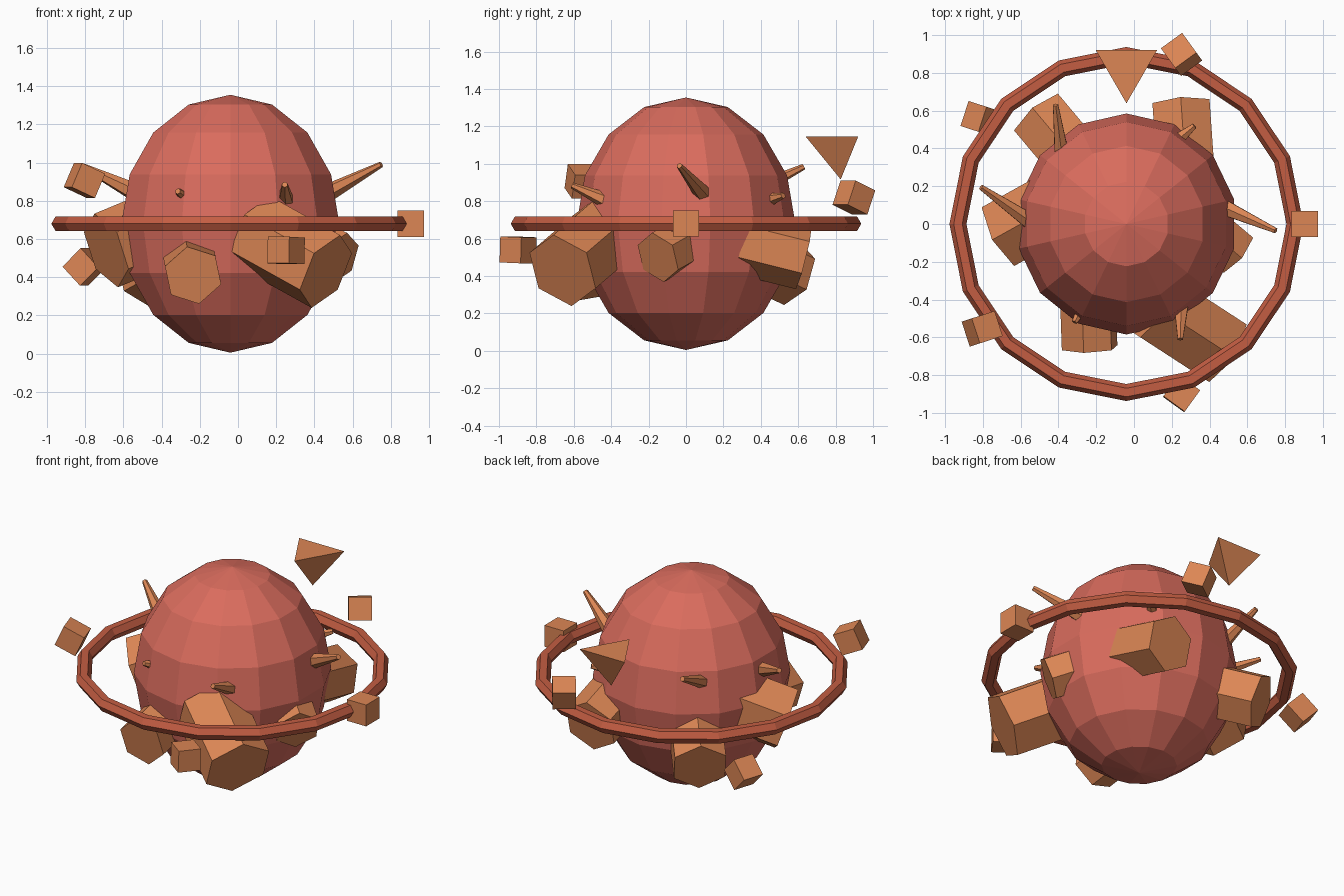
import bpy, math
from mathutils import Vector, Matrix, Euler

if "Cube" in bpy.data.objects:
    bpy.data.objects.remove(bpy.data.objects["Cube"])

CX, CZ = -0.04, 0.68   # centre of the globe


def mat(name, rgb):
    m = bpy.data.materials.new(name)
    m.diffuse_color = (*rgb, 1)
    m.use_nodes = True
    m.node_tree.nodes["Principled BSDF"].inputs["Base Color"].default_value = m.diffuse_color
    return m


RED = mat("globe_red", (0.70, 0.15, 0.11))
RUST = mat("ring_rust", (0.55, 0.11, 0.055))
ORANGE = mat("rock_orange", (0.72, 0.24, 0.09))


def finish(name, m):
    ob = bpy.context.object
    ob.name = ob.data.name = name
    ob.data.materials.append(m)
    return ob


def frame(end, n, spin=0):
    """Matrix at a point with local z along n, local x horizontal."""
    n = Vector(n).normalized()
    h = Vector((-n.y, n.x, 0)).normalized()
    rot = Matrix((h, n.cross(h), n)).transposed().to_4x4()
    return Matrix.Translation(end) @ rot @ Matrix.Rotation(math.radians(spin), 4, 'Z')


def rock(i, cap, az, elev, r, length, spin=30):
    """Hexagonal block whose outer cap is centred on cap."""
    a, e = math.radians(az), math.radians(elev)
    n = Vector((math.cos(a) * math.cos(e), math.sin(a) * math.cos(e), math.sin(e)))
    bpy.ops.mesh.primitive_cylinder_add(vertices=6, radius=r, depth=length)
    ob = finish(f"rock_{i}", ORANGE)
    # Blender's cylinder starts on local y, so spin 0 puts a corner up
    ob.matrix_world = frame(Vector(cap) - n * length / 2, n, spin - 30)


def spike(i, base, tip, r=0.045):
    b, t = Vector(base), Vector(tip)
    bpy.ops.mesh.primitive_cone_add(vertices=6, radius1=r, radius2=0.016, depth=(t - b).length)
    finish(f"spike_{i}", ORANGE).matrix_world = frame((b + t) / 2, t - b)


# Globe
bpy.ops.mesh.primitive_uv_sphere_add(segments=14, ring_count=8, radius=1, location=(CX, 0, CZ))
finish("globe", RED).scale = (0.585, 0.585, 0.675)

# Ring around the equator
bpy.ops.mesh.primitive_torus_add(major_segments=16, minor_segments=6, major_radius=0.892,
                                 minor_radius=0.045, location=(CX, 0, CZ))
finish("ring", RUST)

# Five cubes orbiting on a wave
for i in range(5):
    a = math.radians(72 * i)
    bpy.ops.mesh.primitive_cube_add(
        size=0.139,
        location=(CX + 0.944 * math.cos(a), 0.944 * math.sin(a), CZ + 0.238 * math.sin(2 * a)),
        rotation=Euler((math.radians(68 * i), 0, math.radians(36 * i))))
    finish(f"orbit_cube_{i}", ORANGE)

# Floating upside-down pyramid at the back
bpy.ops.mesh.primitive_cone_add(vertices=3, radius1=0.188, radius2=0, depth=0.23,
                                location=(CX, 0.827, 1.032), rotation=(math.pi, 0, 0))
finish("floating_pyramid", ORANGE)

# Blocks stuck into the lower half
rock(0, (0.535, -0.15, 0.50), -40, -20, 0.14, 0.30)
rock(1, (0.25, 0.63, 0.50), 94, -14, 0.175, 0.35)
rock(2, (-0.50, 0.57, 0.41), 130, -20, 0.175, 0.35)
rock(3, (-0.69, -0.05, 0.54), 209, -20, 0.205, 0.40)
rock(4, (-0.235, -0.655, 0.41), -88, -10, 0.155, 0.30, 42)
rock(5, (0.46, -0.66, 0.43), -33, -25, 0.21, 0.48)

# Spikes on the upper half
spike(0, (0.45, 0.10, 0.83), (0.75, -0.035, 0.99), 0.05)
spike(1, (0.20, 0.42, 0.80), (0.32, 0.52, 0.83))
spike(2, (-0.38, 0.35, 0.85), (-0.415, 0.63, 0.985))
spike(3, (-0.53, 0.0, 0.84), (-0.81, 0.195, 0.98), 0.05)
spike(4, (-0.25, -0.40, 0.80), (-0.315, -0.52, 0.85))
spike(5, (0.25, -0.42, 0.80), (0.245, -0.61, 0.885))
